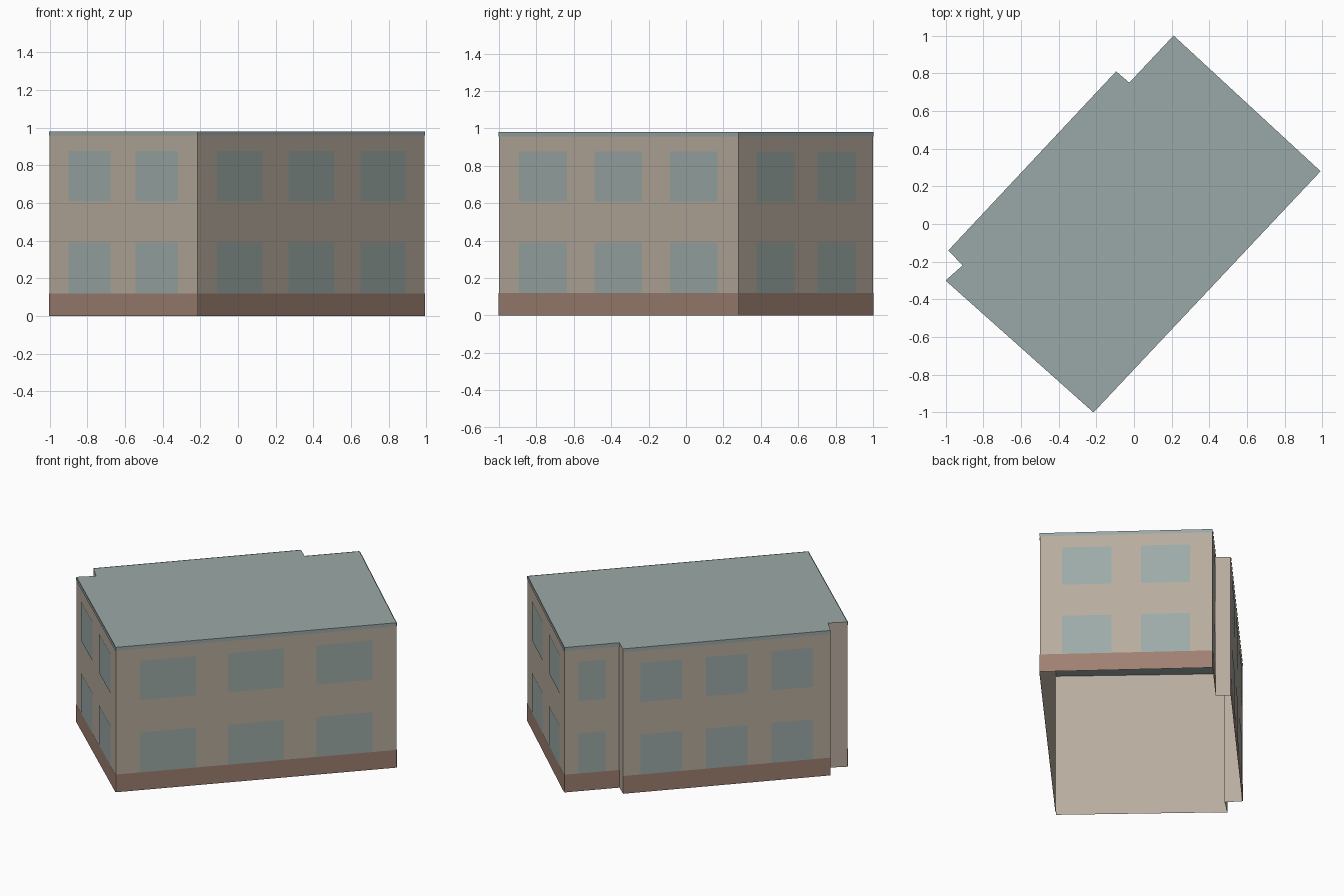
import bpy
import bmesh
from mathutils import Vector

cube = bpy.data.objects.get("Cube")
if cube:
    bpy.data.objects.remove(cube, do_unlink=True)


def material(name, rgb):
    """Flat material from an 8-bit display colour, stored as linear values."""
    lin = [((c / 255 + 0.055) / 1.055) ** 2.4 for c in rgb] + [1.0]
    mat = bpy.data.materials.new(name)
    mat.use_nodes = True
    mat.diffuse_color = lin
    bsdf = mat.node_tree.nodes["Principled BSDF"]
    bsdf.inputs["Base Color"].default_value = lin
    bsdf.inputs["Roughness"].default_value = 0.9
    return mat


BEIGE = material("beige plaster", (184, 172, 158))
BROWN = material("brown plinth", (158, 128, 114))
GLASS = material("pale blue glass", (157, 171, 168))
ROOF = material("grey green roof", (154, 169, 167))

HEIGHT = 0.98
PLINTH = 0.12
EAVES = 0.957
STOREYS = [(PLINTH, 0.39), (0.61, 0.875)]
PROUD = 0.003

# Footprint corners, anticlockwise from the front corner
CORNERS = [Vector(p) for p in [
    (-0.215, -1.0), (0.99, 0.28), (0.21, 1.0), (-0.025, 0.75),
    (-0.095, 0.81), (-0.985, -0.14), (-0.91, -0.22), (-1.0, -0.30)]]

# Window columns along each wall, as fractions of its length
TRIPLE = [(0.085, 0.285), (0.4, 0.6), (0.715, 0.915)]
PAIR = [(0.13, 0.415), (0.585, 0.87)]
SINGLE = [(0.25, 0.75)]
WALLS = {
    "front_right": (0, TRIPLE),
    "back_right": (1, PAIR),
    "back_bay": (2, SINGLE),
    "back_left": (4, TRIPLE),
    "front_left": (7, PAIR),
}


def mesh_object(name, polygons, mat):
    bm = bmesh.new()
    for poly in polygons:
        bm.faces.new([bm.verts.new(p) for p in poly])
    bmesh.ops.remove_doubles(bm, verts=bm.verts, dist=0.0001)
    mesh = bpy.data.meshes.new(name)
    bm.to_mesh(mesh)
    bm.free()
    mesh.materials.append(mat)
    obj = bpy.data.objects.new(name, mesh)
    bpy.context.collection.objects.link(obj)
    return obj


def wall_quad(index, span, z_range, proud=PROUD):
    """Upright rectangle on one wall, moved outward by a small amount."""
    a, b = CORNERS[index], CORNERS[(index + 1) % len(CORNERS)]
    d = (b - a).normalized()
    out = Vector((d.y, -d.x)) * proud
    p, q = (a.lerp(b, t) + out for t in span)
    low, high = z_range
    return [(p.x, p.y, low), (q.x, q.y, low), (q.x, q.y, high), (p.x, p.y, high)]


# Plain wall shell, open underneath
full = (0, 1)
mesh_object("wall_shell",
            [wall_quad(i, full, (0, HEIGHT), 0) for i in range(len(CORNERS))], BEIGE)

# Flat roof
mesh_object("roof", [[(c.x, c.y, HEIGHT) for c in CORNERS]], ROOF)

# Plinth, eaves band and windows on each main wall
for name, (index, columns) in WALLS.items():
    mesh_object(name + "_plinth", [wall_quad(index, full, (0, PLINTH))], BROWN)
    mesh_object(name + "_eaves", [wall_quad(index, full, (EAVES, HEIGHT))], ROOF)
    mesh_object(name + "_windows",
                [wall_quad(index, col, storey) for col in columns for storey in STOREYS],
                GLASS)
